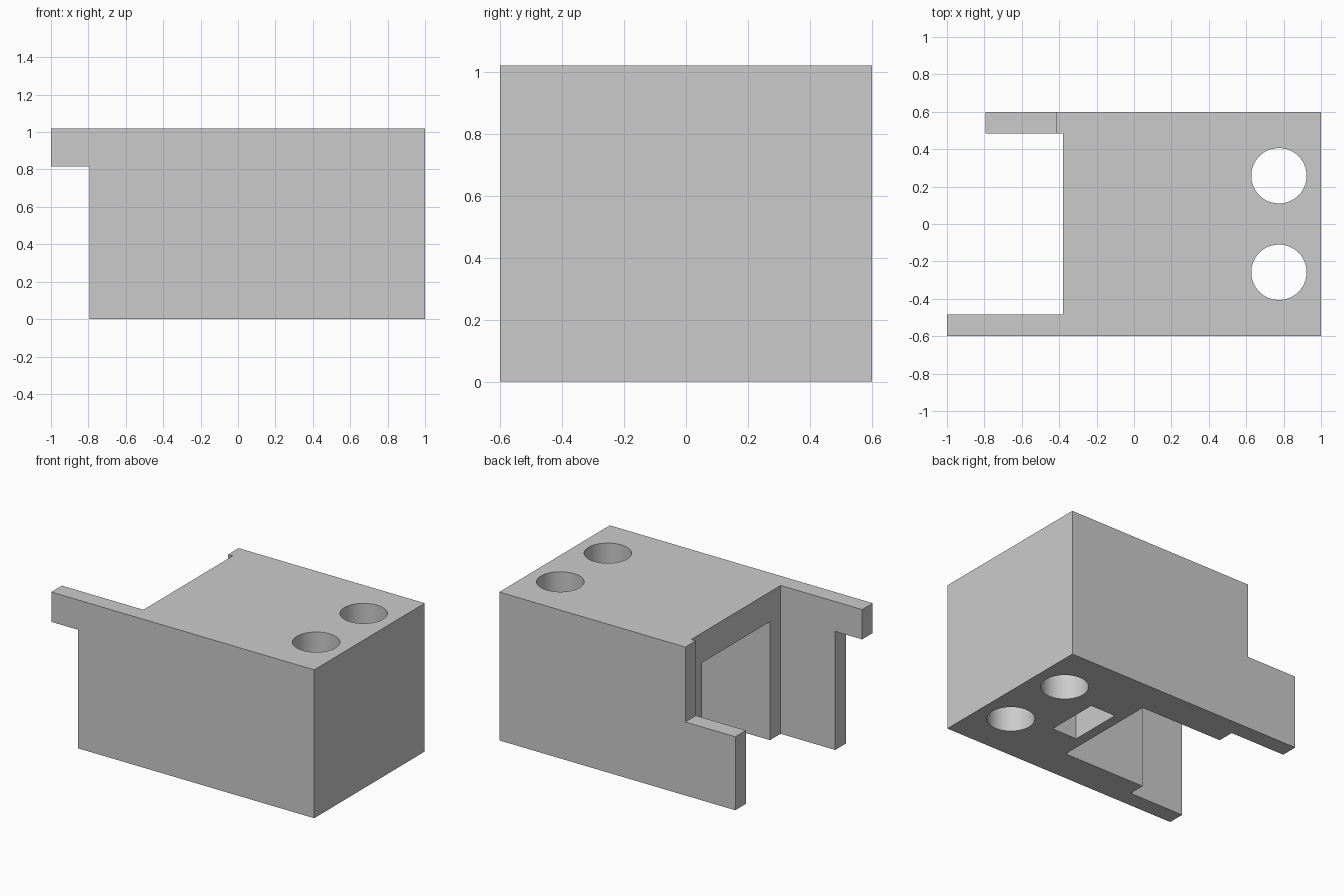
import bpy

if "Cube" in bpy.data.objects:
    bpy.data.objects.remove(bpy.data.objects["Cube"])

TOP = 1.02
grey = bpy.data.materials.new("light grey")
grey.diffuse_color = (0.6, 0.6, 0.6, 1)
grey.use_nodes = True
grey.node_tree.nodes["Principled BSDF"].inputs["Base Color"].default_value = grey.diffuse_color


def box(name, x, y, z):
    """Box from (min, max) pairs on each axis."""
    bpy.ops.mesh.primitive_cube_add(
        size=1, location=[sum(r) / 2 for r in (x, y, z)])
    ob = bpy.context.object
    ob.name = name
    ob.scale = [r[1] - r[0] for r in (x, y, z)]
    bpy.ops.object.transform_apply(location=True, rotation=False, scale=True)
    return ob


def cut(target, cutter):
    """Subtract the cutter from the target and discard it."""
    cutter.hide_render = True
    mod = target.modifiers.new("cut", 'BOOLEAN')
    mod.operation = 'DIFFERENCE'
    mod.solver = 'EXACT'
    mod.object = cutter
    bpy.context.view_layer.objects.active = target
    bpy.ops.object.modifier_apply(modifier=mod.name)
    bpy.data.objects.remove(cutter, do_unlink=True)


# Solid bracket block, including the two side arms
block = box("bracket_block", (-1, 1), (-0.6, 0.6), (0, TOP))
block.data.materials.append(grey)

cutters = [
    # gap between the arms
    box("arm_gap", (-1.1, -0.38), (-0.485, 0.485), (-0.1, 1.1)),
    # step under the front arm
    box("front_step", (-1.1, -0.795), (-0.7, -0.4), (-0.1, 0.815)),
    # shortened back arm with a lowered top
    box("back_end", (-1.1, -0.795), (0.4, 0.7), (-0.1, 1.1)),
    box("back_step", (-1.1, -0.415), (0.4, 0.7), (0.505, 1.1)),
    # pocket open below and towards the arms
    box("pocket", (-0.5, 0.24), (-0.37, 0.37), (-0.1, 0.815)),
    # blind slot in the underside
    box("slot", (0.31, 0.50), (-0.185, 0.185), (-0.1, 0.815)),
]
# Two vertical through holes
for y in (-0.258, 0.258):
    bpy.ops.mesh.primitive_cylinder_add(
        vertices=64, radius=0.148, depth=1.4, location=(0.775, y, 0.5))
    cutters.append(bpy.context.object)

for c in cutters:
    cut(block, c)

# Smooth hole walls, sharp edges elsewhere
bpy.ops.object.select_all(action='DESELECT')
block.select_set(True)
bpy.context.view_layer.objects.active = block
bpy.ops.object.shade_smooth_by_angle()
